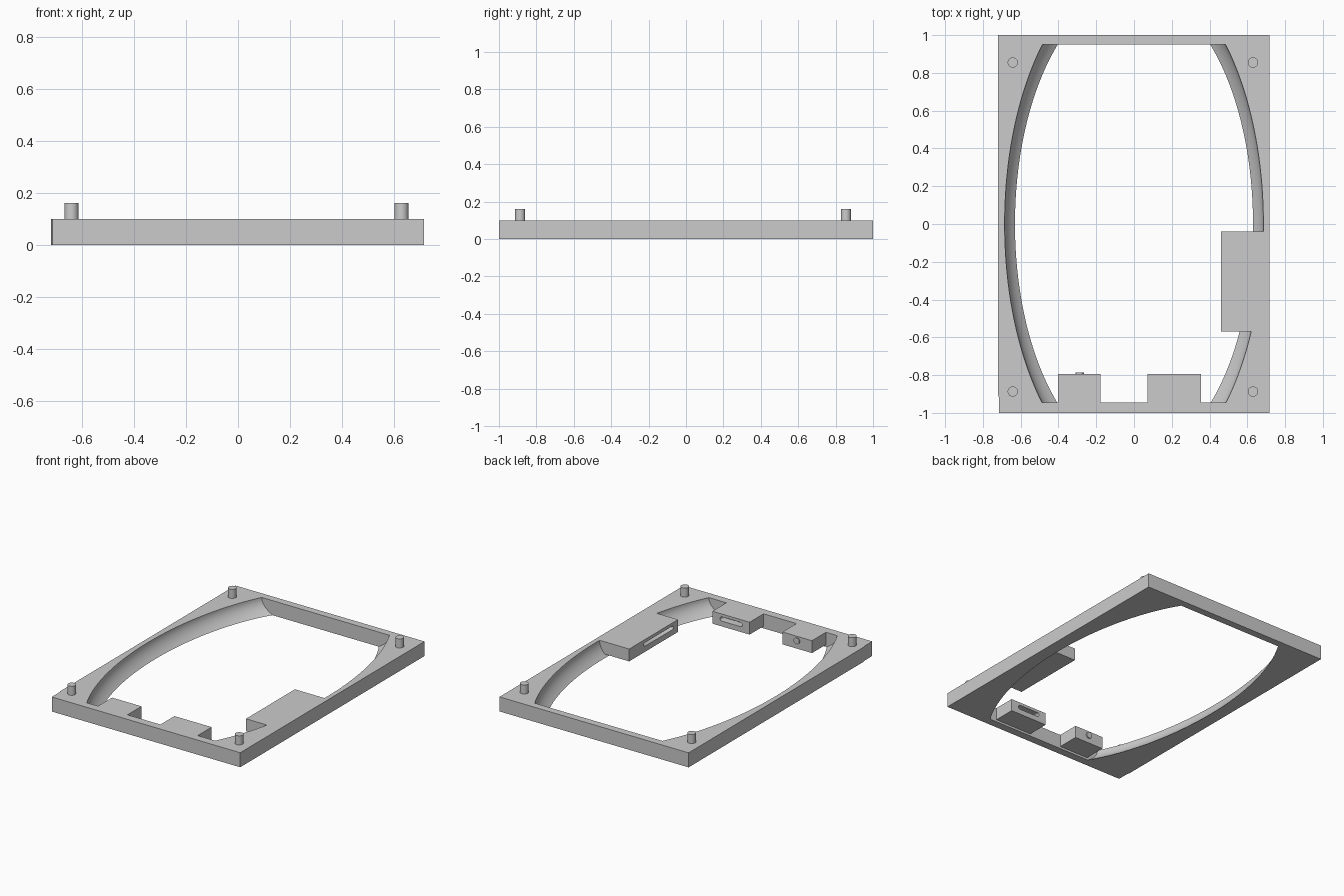
import bpy
import bmesh
from math import sqrt, sin, cos, pi
from mathutils import Vector

cube = bpy.data.objects.get("Cube")
if cube:
    bpy.data.objects.remove(cube, do_unlink=True)

gray = bpy.data.materials.new("light gray plastic")
gray.use_nodes = True
gray.diffuse_color = (0.6, 0.6, 0.6, 1)
gray.node_tree.nodes["Principled BSDF"].inputs["Base Color"].default_value = (0.6, 0.6, 0.6, 1)

HEIGHT = 0.1


def loft(name, sections):
    """Solid skinned through equal-sized closed sections, capped at both ends."""
    bm = bmesh.new()
    rings = [[bm.verts.new(p) for p in s] for s in sections]
    n = len(rings[0])
    for a, b in zip(rings, rings[1:]):
        for i in range(n):
            j = (i + 1) % n
            bm.faces.new((a[i], a[j], b[j], b[i]))
    bm.faces.new(rings[0])
    bm.faces.new(rings[-1])
    bmesh.ops.recalc_face_normals(bm, faces=bm.faces)
    mesh = bpy.data.meshes.new(name)
    bm.to_mesh(mesh)
    bm.free()
    mesh.materials.append(gray)
    obj = bpy.data.objects.new(name, mesh)
    bpy.context.collection.objects.link(obj)
    return obj


def prism(name, outline, direction):
    move = Vector(direction)
    points = [Vector(p) for p in outline]
    return loft(name, [points, [p + move for p in points]])


def block(name, x0, x1, y0, y1, z0=0.015):
    return prism(name, [(x0, y0, z0), (x1, y0, z0), (x1, y1, z0), (x0, y1, z0)],
                 (0, 0, HEIGHT - z0))


def combine(target, tool, operation):
    mod = target.modifiers.new(operation.lower(), 'BOOLEAN')
    mod.operation = operation
    mod.solver = 'EXACT'
    mod.object = tool
    bpy.context.view_layer.objects.active = target
    bpy.ops.object.modifier_apply(modifier=mod.name)
    bpy.data.objects.remove(tool, do_unlink=True)


def slot(center, along, inward, width, height):
    """Rounded slot cutter, starting just outside the face."""
    along, inward = Vector(along), Vector(inward)
    r = height / 2
    outline = []
    for i in range(16):
        t = 2 * pi * (i + 0.5) / 16
        side = width / 2 - r if cos(t) > 0 else r - width / 2
        outline.append(Vector(center) + along * (side + r * cos(t))
                       + Vector((0, 0, r * sin(t))) - inward * 0.02)
    return prism("slot_cutter", outline, inward * 0.07)


def smooth(obj):
    bpy.ops.object.select_all(action='DESELECT')
    obj.select_set(True)
    bpy.context.view_layer.objects.active = obj
    bpy.ops.object.shade_smooth_by_angle(angle=pi / 6)


# Rectangular plate
frame = prism("frame", [(-0.715, -1, 0), (0.717, -1, 0), (0.717, 1, 0), (-0.72, 1, 0),
                        (-0.72, -0.9, 0), (-0.715, -0.92, 0)], (0, 0, HEIGHT))

# Opening with scooped ellipsoid sides and straight ends
levels = [-0.02] + [HEIGHT * i / 10 for i in range(11)] + [0.13]


def half_width(y, z):
    drop = min(max(HEIGHT - z, 0), HEIGHT)
    return 0.685 * sqrt(1 - (y / 1.345) ** 2 - (drop / 0.255) ** 2)


sections = []
for i in range(65):
    y = -0.945 + 1.895 * i / 64
    right = [(half_width(y, z), y, z) for z in levels]
    sections.append(right + [(-x, y, z) for x, y, z in reversed(right)])
combine(frame, loft("opening_cutter", sections), 'DIFFERENCE')

# Connector housings on the inside of the frame, with their slots
wide = block("wide_housing", 0.072, 0.355, -0.97, -0.793)
combine(wide, slot((0.212, -0.793, 0.066), (1, 0, 0), (0, -1, 0), 0.17, 0.03), 'DIFFERENCE')
side = block("side_housing", 0.46, 0.7, -0.57, -0.04)
combine(side, slot((0.46, -0.36, 0.066), (0, 1, 0), (1, 0, 0), 0.32, 0.025), 'DIFFERENCE')
small = block("small_housing", -0.402, -0.178, -0.97, -0.793)
for housing in (wide, side, small):
    combine(frame, housing, 'UNION')
smooth(frame)


# Round parts
def rod(name, center, radius, direction):
    d = Vector(direction)
    u = d.orthogonal().normalized()
    v = d.normalized().cross(u)
    ring = [Vector(center) + radius * (u * cos(2 * pi * i / 32) + v * sin(2 * pi * i / 32))
            for i in range(32)]
    smooth(prism(name, ring, d))


rod("button", (-0.288, -0.8, 0.07), 0.022, (0, 0.014, 0))

# Corner pegs
for x, side_name in ((-0.642, "right"), (0.63, "left")):
    for y, end_name in ((-0.887, "front"), (0.855, "back")):
        rod(f"{end_name}_{side_name}_peg", (x, y, 0.09), 0.027, (0, 0, 0.072))
